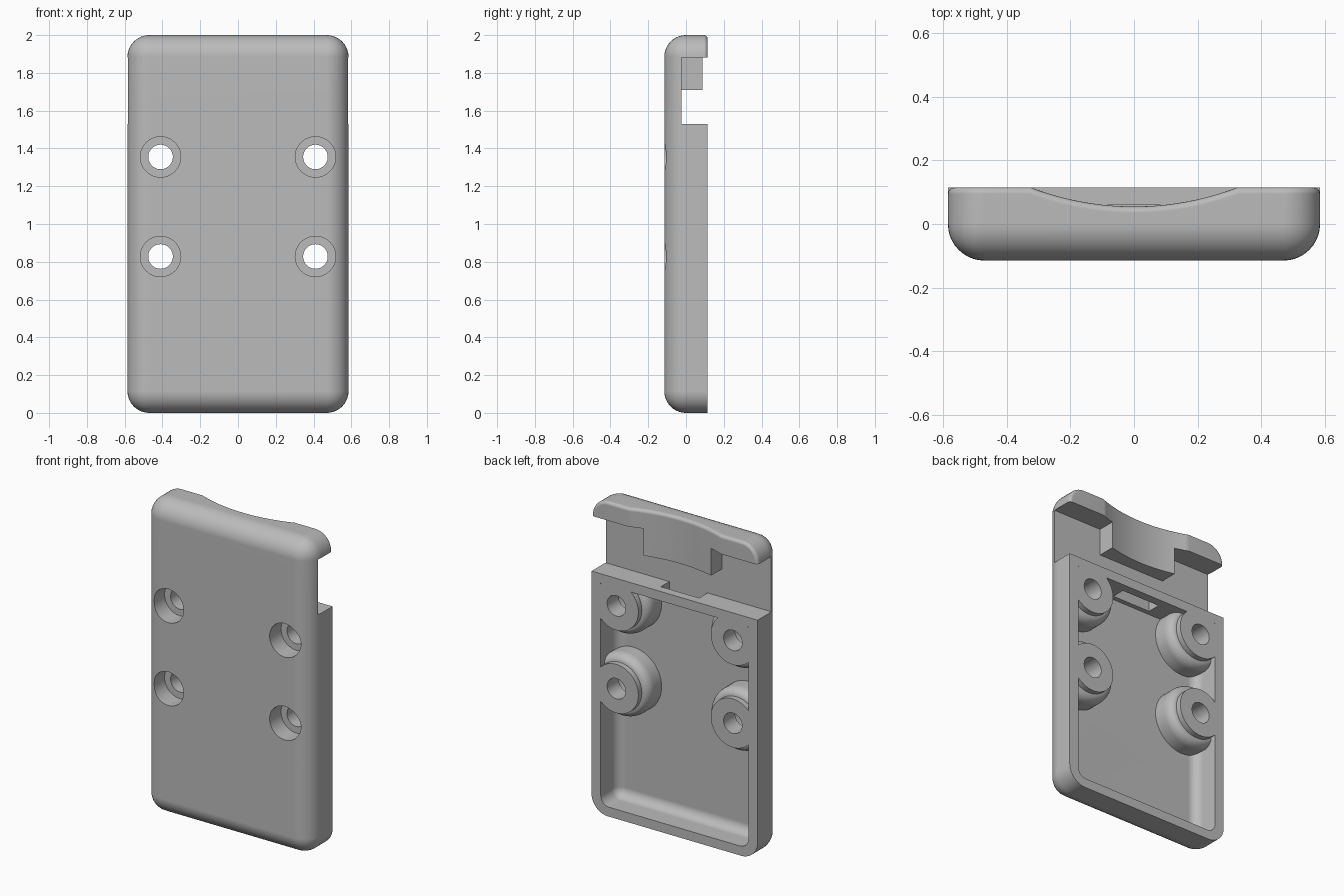
import bpy, bmesh, math
from mathutils import Vector, Matrix

if "Cube" in bpy.data.objects:
    bpy.data.objects.remove(bpy.data.objects["Cube"], do_unlink=True)

grey = bpy.data.materials.new("plain_grey")
grey.use_nodes = True
colour = (0.5, 0.5, 0.5, 1)
grey.diffuse_color = colour
grey.node_tree.nodes["Principled BSDF"].inputs["Base Color"].default_value = colour

HX, HY, R = 0.585, 0.115, 0.115      # half width, half depth, edge radius
HOLES = [(sx * 0.41, z) for sx in (-1, 1) for z in (0.828, 1.355)]


def to_object(bm, name):
    bmesh.ops.recalc_face_normals(bm, faces=bm.faces)
    mesh = bpy.data.meshes.new(name)
    bm.to_mesh(mesh)
    bm.free()
    ob = bpy.data.objects.new(name, mesh)
    bpy.context.collection.objects.link(ob)
    return ob


def box_bm(lo, hi):
    bm = bmesh.new()
    lo, hi = Vector(lo), Vector(hi)
    size = hi - lo
    bmesh.ops.create_cube(bm, size=1, matrix=Matrix.Translation((lo + hi) / 2) @ Matrix.Diagonal((*size, 1)))
    return bm


def tray_bm(lo, hi, radius):
    """Box with every edge rounded except those around its back face."""
    bm = box_bm(lo, hi)
    edges = [e for e in bm.edges if not all(v.co.y > hi[1] - 0.001 for v in e.verts)]
    bmesh.ops.bevel(bm, geom=edges, offset=radius, segments=10, profile=0.5, affect='EDGES')
    return bm


def lathe(name, profile, x, z, steps=48):
    """Solid turned about a front-to-back axis from (radius, y) points."""
    bm = bmesh.new()
    rings = []
    for r, y in profile:
        rings.append([bm.verts.new((x + r * math.cos(math.tau * i / steps), y,
                                    z + r * math.sin(math.tau * i / steps))) for i in range(steps)])
    for a, b in zip(rings, rings[1:]):
        for i in range(steps):
            j = (i + 1) % steps
            bm.faces.new((a[i], a[j], b[j], b[i]))
    bm.faces.new(rings[0])
    bm.faces.new(rings[-1])
    return to_object(bm, name)


def prism(name, points, axis, start, end):
    """Outline pushed along the given axis."""
    bm = bmesh.new()
    place = (lambda a, b: (a, start, b)) if axis == 'Y' else (lambda a, b: (a, b, start))
    face = bm.faces.new([bm.verts.new(place(a, b)) for a, b in points])
    out = bmesh.ops.extrude_face_region(bm, geom=[face])
    move = Vector((0, end - start, 0)) if axis == 'Y' else Vector((0, 0, end - start))
    bmesh.ops.translate(bm, vec=move, verts=[v for v in out["geom"] if isinstance(v, bmesh.types.BMVert)])
    return to_object(bm, name)


def cut(target, cutter):
    mod = target.modifiers.new("cut", 'BOOLEAN')
    mod.operation, mod.solver, mod.object = 'DIFFERENCE', 'EXACT', cutter
    bpy.context.view_layer.objects.active = target
    bpy.ops.object.modifier_apply(modifier=mod.name)
    bpy.data.objects.remove(cutter, do_unlink=True)


# Rounded shell
case = to_object(tray_bm((-HX, -HY, 0), (HX, HY, 2), R), "case_body")

# Thumb scoop in the back of the head
arc_r, arc_y = 0.91, 0.965
reach = 0.4
arc = []
for i in range(25):
    x = -reach + 2 * reach * i / 24
    arc.append((x, arc_y - math.sqrt(arc_r ** 2 - x * x)))
arc += [(reach, 0.4), (-reach, 0.4)]
cut(case, prism("scoop_cutter", arc, 'Z', 1.6, 2.2))

# Small round on the back rim of the head
bm = bmesh.new()
bm.from_mesh(case.data)
bmesh.ops.bisect_plane(bm, geom=bm.verts[:] + bm.edges[:] + bm.faces[:],
                       plane_co=(0, 0, 1.66), plane_no=(0, 0, 1))
rim = [e for e in bm.edges if len(e.link_faces) == 2
       and all(v.co.z > 1.65 and v.co.y > 0.03 for v in e.verts)
       and max(v.co.z for v in e.verts) > 1.67
       and e.calc_face_angle(0) > math.radians(60)]
bmesh.ops.bevel(bm, geom=rim, offset=0.02, segments=4, profile=0.5, affect='EDGES')
bm.to_mesh(case.data)
bm.free()

# Strap slot, leaving a block hanging under the head
bx, low, mid, high = 0.237, 1.53, 1.71, 1.882
slot = [(-1, low), (1, low), (1, high), (bx, high), (bx, mid), (-bx, mid), (-bx, high), (-1, high)]
cut(case, prism("slot_cutter", slot, 'Y', -0.025, 0.4))

# Cavity in the back with shouldered screw bosses left standing
bm = tray_bm((-0.52, -0.055, 0.06), (0.52, 0.2, 1.9), 0.06)
geom = bm.verts[:] + bm.edges[:] + bm.faces[:]
bmesh.ops.bisect_plane(bm, geom=geom, plane_co=(0, 0, 1.47), plane_no=(0, 0, 1), clear_outer=True)
bmesh.ops.holes_fill(bm, edges=[e for e in bm.edges if e.is_boundary])
cavity = to_object(bm, "cavity_cutter")
shoulder = [(0.155 + 0.045 * math.cos(t), 0.02 + 0.06 * math.sin(t))
            for t in (math.pi / 2 * i / 8 for i in range(9))]
for x, z in HOLES:
    cut(cavity, lathe("boss", [(0.2, -0.3)] + shoulder + [(0.155, 0.3)], x, z))
cut(case, cavity)

# Stepped screw holes
for x, z in HOLES:
    cut(case, lathe("hole_cutter", [(0.107, -0.3), (0.107, 0), (0.065, 0), (0.065, 0.3)], x, z))

# Window from the slot into the cavity
cut(case, to_object(box_bm((-0.135, -0.025, 1.4), (0.135, 0.06, 1.6)), "window_cutter"))

# Finish
case.data.materials.clear()
case.data.materials.append(grey)
for p in case.data.polygons:
    p.material_index = 0
bpy.ops.object.select_all(action='DESELECT')
case.select_set(True)
bpy.context.view_layer.objects.active = case
bpy.ops.object.shade_smooth_by_angle(angle=math.radians(30))
weighted = case.modifiers.new("even_shading", 'WEIGHTED_NORMAL')
weighted.keep_sharp = True
